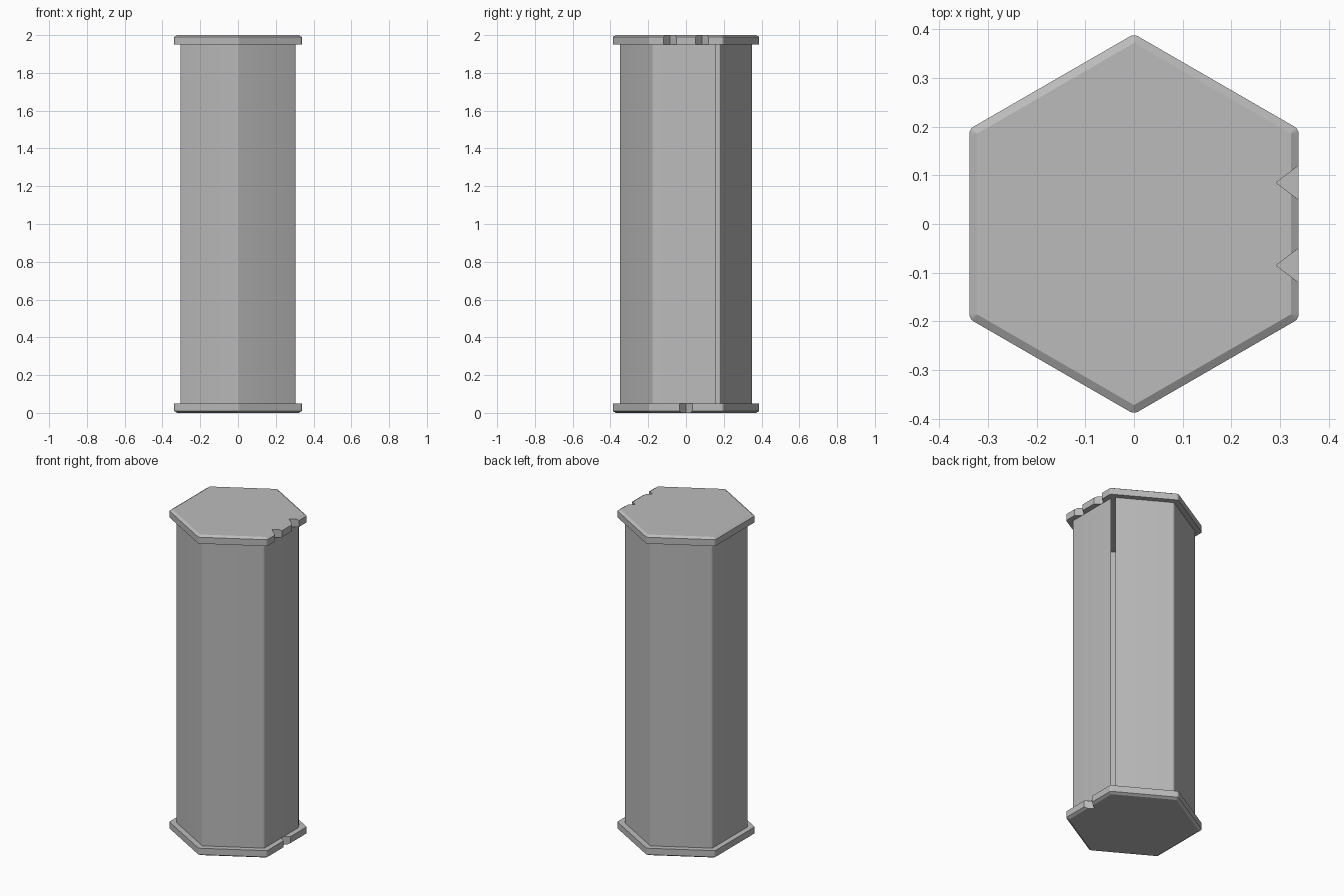
import bpy, bmesh, math
from mathutils import Vector

if "Cube" in bpy.data.objects:
    bpy.data.objects.remove(bpy.data.objects["Cube"])

HEIGHT, CAP_H = 2.0, 0.05
CAP_CORE, BODY_CORE, BEND = 0.321, 0.290, 0.017   # apothems and bend radii
BODY_BEND = 0.015

grey = bpy.data.materials.new("plain grey")
grey.use_nodes = True
grey.diffuse_color = (0.5, 0.5, 0.5, 1)
grey.node_tree.nodes["Principled BSDF"].inputs["Base Color"].default_value = (0.5, 0.5, 0.5, 1)


def corner_arc(k, core, bend, steps=4):
    """Rounded corner k of a hexagon with points on the y axis."""
    mid = math.radians(30 + 60 * k)
    tip = Vector((math.cos(mid), math.sin(mid))) * core / math.cos(math.pi / 6)
    angles = [mid + math.radians(-30 + 60 * i / steps) for i in range(steps + 1)]
    return [tip + bend * Vector((math.cos(a), math.sin(a))) for a in angles]


def finish(name, bm):
    mesh = bpy.data.meshes.new(name)
    bm.to_mesh(mesh)
    bm.free()
    obj = bpy.data.objects.new(name, mesh)
    mesh.materials.append(grey)
    bpy.context.collection.objects.link(obj)
    return obj


def loft(bm, rings, closed):
    for low, high in zip(rings, rings[1:]):
        n = len(low)
        for i in range(n if closed else n - 1):
            j = (i + 1) % n
            bm.faces.new((low[i], low[j], high[j], high[i]))


def select_only(obj):
    bpy.ops.object.select_all(action='DESELECT')
    obj.select_set(True)
    bpy.context.view_layer.objects.active = obj


def make_cap(name, top, notches):
    # Hexagonal plate with a bevelled outer rim
    bm = bmesh.new()
    rings = []
    for bend, z in ((0.001, 0), (BEND, 0.01), (BEND, CAP_H)):
        points = [p for k in range(6) for p in corner_arc(k, CAP_CORE, bend)]
        rings.append([bm.verts.new((p.x, p.y, HEIGHT - z if top else z)) for p in points])
    loft(bm, rings, True)
    bm.faces.new(rings[0])
    bm.faces.new(rings[-1])
    bmesh.ops.recalc_face_normals(bm, faces=bm.faces)
    cap = finish(name, bm)

    # V-shaped marks cut into the left edge
    bm = bmesh.new()
    for y in notches:
        outline = ((0.292, y), (0.384, y - 0.07), (0.384, y + 0.07))
        base = HEIGHT - CAP_H if top else 0
        rings = [[bm.verts.new((px, py, z)) for px, py in outline]
                 for z in (base - 0.02, base + CAP_H + 0.02)]
        loft(bm, rings, True)
        bm.faces.new(rings[0][::-1])
        bm.faces.new(rings[1])
    cutter = finish(name + "_cutter", bm)
    cutter.hide_render = True
    cut = cap.modifiers.new("notches", 'BOOLEAN')
    cut.operation, cut.solver, cut.object = 'DIFFERENCE', 'EXACT', cutter
    select_only(cap)
    bpy.ops.object.modifier_apply(modifier=cut.name)
    bpy.data.objects.remove(cutter)


make_cap("top_cap", True, (-0.085, 0.085))
make_cap("bottom_cap", False, (0,))

# Folded sheet body, open along its back left corner
bm = bmesh.new()
path = [Vector((0.292, 0.1836))]
for k in range(1, 6):
    path += corner_arc(k, BODY_CORE, BODY_BEND)
path.append(Vector((BODY_CORE + BODY_BEND, 0.159)))
rings = [[bm.verts.new((p.x, p.y, z)) for p in path] for z in (CAP_H, HEIGHT - CAP_H)]
loft(bm, rings, False)
body = finish("folded_body", bm)
select_only(body)
bpy.ops.object.shade_smooth_by_angle(angle=math.radians(20))
